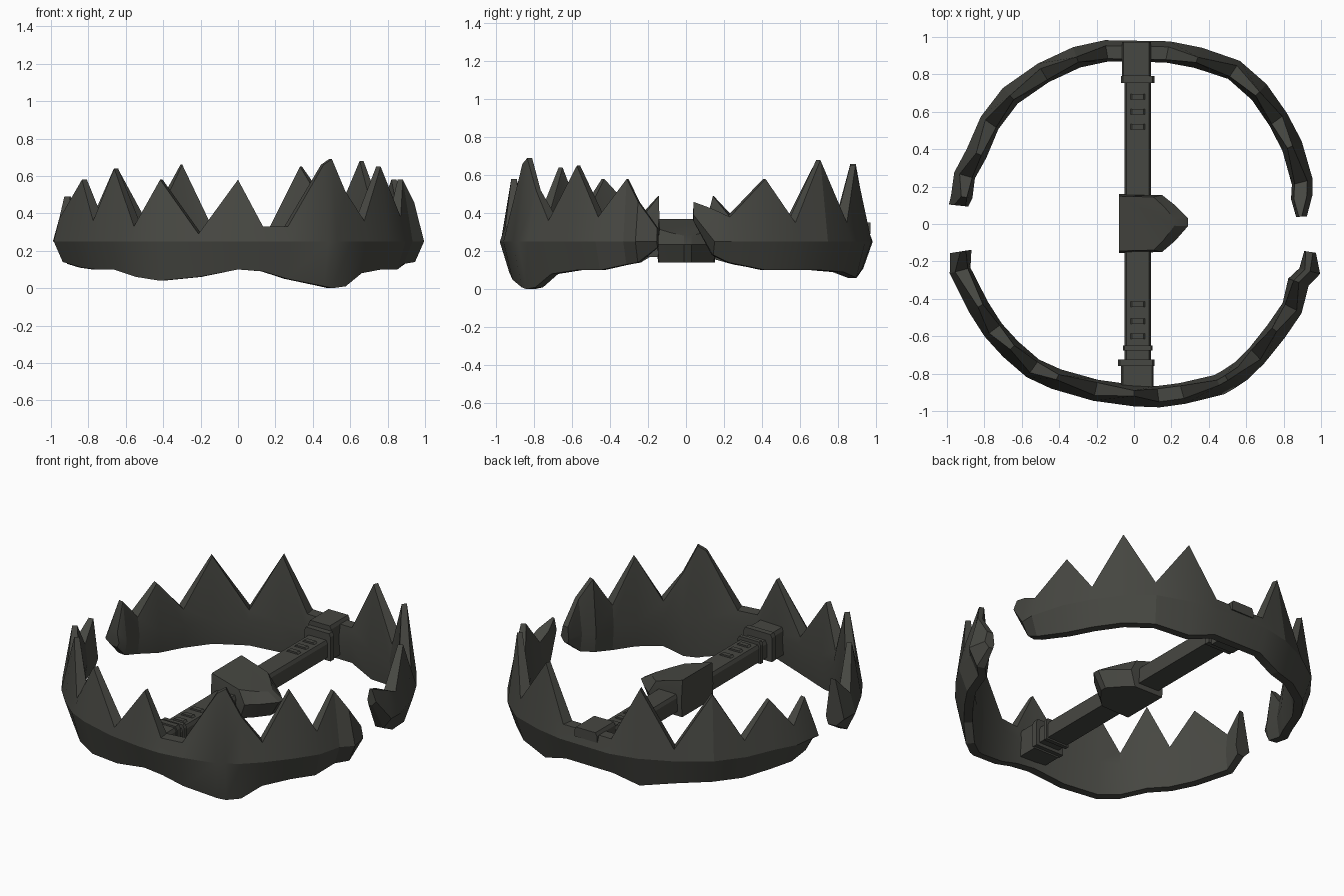
import bpy, bmesh, math

if "Cube" in bpy.data.objects:
    bpy.data.objects.remove(bpy.data.objects["Cube"])

iron = bpy.data.materials.new("dark_iron")
iron.diffuse_color = (0.062, 0.063, 0.054, 1)
iron.use_nodes = True
iron.node_tree.nodes["Principled BSDF"].inputs["Base Color"].default_value = iron.diffuse_color


def finish(bm, name, angle=20):
    bmesh.ops.recalc_face_normals(bm, faces=bm.faces)
    me = bpy.data.meshes.new(name)
    bm.to_mesh(me)
    bm.free()
    ob = bpy.data.objects.new(name, me)
    bpy.context.collection.objects.link(ob)
    me.materials.append(iron)
    bpy.ops.object.select_all(action='DESELECT')
    ob.select_set(True)
    bpy.context.view_layer.objects.active = ob
    bpy.ops.object.shade_smooth_by_angle(angle=math.radians(angle))
    return ob


def skin(name, rings, angle=20):
    """Bridge successive closed rings of points and cap both ends."""
    bm = bmesh.new()
    loops = [[bm.verts.new(p) for p in r] for r in rings]
    n = len(loops[0])
    for a, b in zip(loops, loops[1:]):
        for i in range(n):
            bm.faces.new((a[i], a[(i + 1) % n], b[(i + 1) % n], b[i]))
    bm.faces.new(loops[0])
    bm.faces.new(loops[-1])
    return finish(bm, name, angle)


def jaw(name, stations):
    """Toothed arc: each station is angle, outer radius, top height, bottom
    height and, at the tapered ends, a thickness factor."""
    rings = []
    for deg, R, zt, zb, *thick in stations:
        a = math.radians(deg)
        k = thick[0] if thick else 1
        tip = zt > 0.45
        ridge = max(0.25, zb + 0.03)
        section = [(0.10, zb), (0.05, zb), (0, ridge),
                   (0.055 if tip else 0.03, zt),
                   (0.085 if tip else 0.10, zt), (0.115, ridge)]
        rings.append([((R - d * k) * math.cos(a), (R - d * k) * math.sin(a), z)
                      for d, z in section])
    skin(name, rings)


def block(name, x0, x1, y0, y1, z0, z1, inset=0.01):
    """Box whose top is slightly narrower than its base."""
    lo = [(x0, y0, z0), (x1, y0, z0), (x1, y1, z0), (x0, y1, z0)]
    hi = [(x0 + inset, y0, z1), (x1 - inset, y0, z1),
          (x1 - inset, y1, z1), (x0 + inset, y1, z1)]
    mid = [(x, y, z1 - 0.02) for x, y, _ in lo]
    skin(name, [lo, mid, hi])


# Two toothed jaws
jaw("front_jaw", [
    (-171, .995, .49, .20), (-165, 1.02, .37, .14), (-152, 1.0, .58, .11),
    (-143, 1.0, .36, .10), (-134.6, .997, .64, .10), (-125, 1.0, .33, .06),
    (-116.6, .985, .58, .04), (-103, .97, .29, .06), (-90, .975, .58, .10),
    (-82, .99, .33, .09), (-74, 1.0, .33, .05), (-62, 1.03, .66, .01),
    (-59, 1.03, .69, .00), (-54, 1.03, .52, .01), (-47, 1.02, .36, .08),
    (-37, 1.01, .65, .10), (-28, 1.015, .38, .10), (-19.5, .99, .58, .13),
    (-15, 1.03, .46, .14), (-9, .985, .32, .22, .55)])
jaw("back_jaw", [
    (174, .995, .31, .22, .9), (171, .99, .49, .16), (164, 1.0, .36, .13),
    (155.8, .98, .54, .11), (145, 1.0, .34, .10), (134, 1.01, .64, .10),
    (121, 1.0, .31, .09), (109, 1.0, .66, .06), (99, .995, .33, .11),
    (79, .995, .33, .11), (69, 1.01, .65, .06), (57, 1.04, .35, .09),
    (46.5, 1.03, .68, .10), (36, 1.01, .35, .10), (26.3, 1.0, .58, .10),
    (14, .985, .38, .14), (9, .965, .42, .18), (2.5, .925, .46, .36, .5)])

# Cross bar with end blocks and collars
block("cross_bar", -.05, .09, -.88, .90, .17, .275)
block("front_end_block", -.07, .105, -.90, -.75, .14, .31)
block("back_end_block", -.065, .09, .79, .91, .14, .35)
block("back_clasp", -.065, .09, .88, .972, .29, .35)
block("front_collar", -.085, .11, -.76, -.725, .15, .32)
block("front_small_collar", -.06, .10, -.675, -.65, .16, .295)
block("back_collar", -.07, .11, .755, .79, .15, .32)

# Worn ridges on top of the bar
for i, y in enumerate((-.60, -.52, -.43, .52, .60, .68)):
    block(f"bar_ridge_{i}", -.03, .07, y - .015, y + .015, .25, .285, .02)

# Trigger plate: pointed to the right with a sloping top
outline = [(-.08, -.155), (.15, -.15), (.22, -.09), (.29, -.01), (.29, .03),
           (.22, .10), (.15, .155), (-.08, .16)]
shrink = [(-.08 + (x + .08) * .8, y * .93) for x, y in outline]
skin("trigger_plate", [
    [(-.08 + (x + .08) * .85, y * .95, .14) for x, y in outline],
    [(x, y, .235) for x, y in outline],
    [(x, y, .37 - .30 * (x + .08)) for x, y in shrink]])
